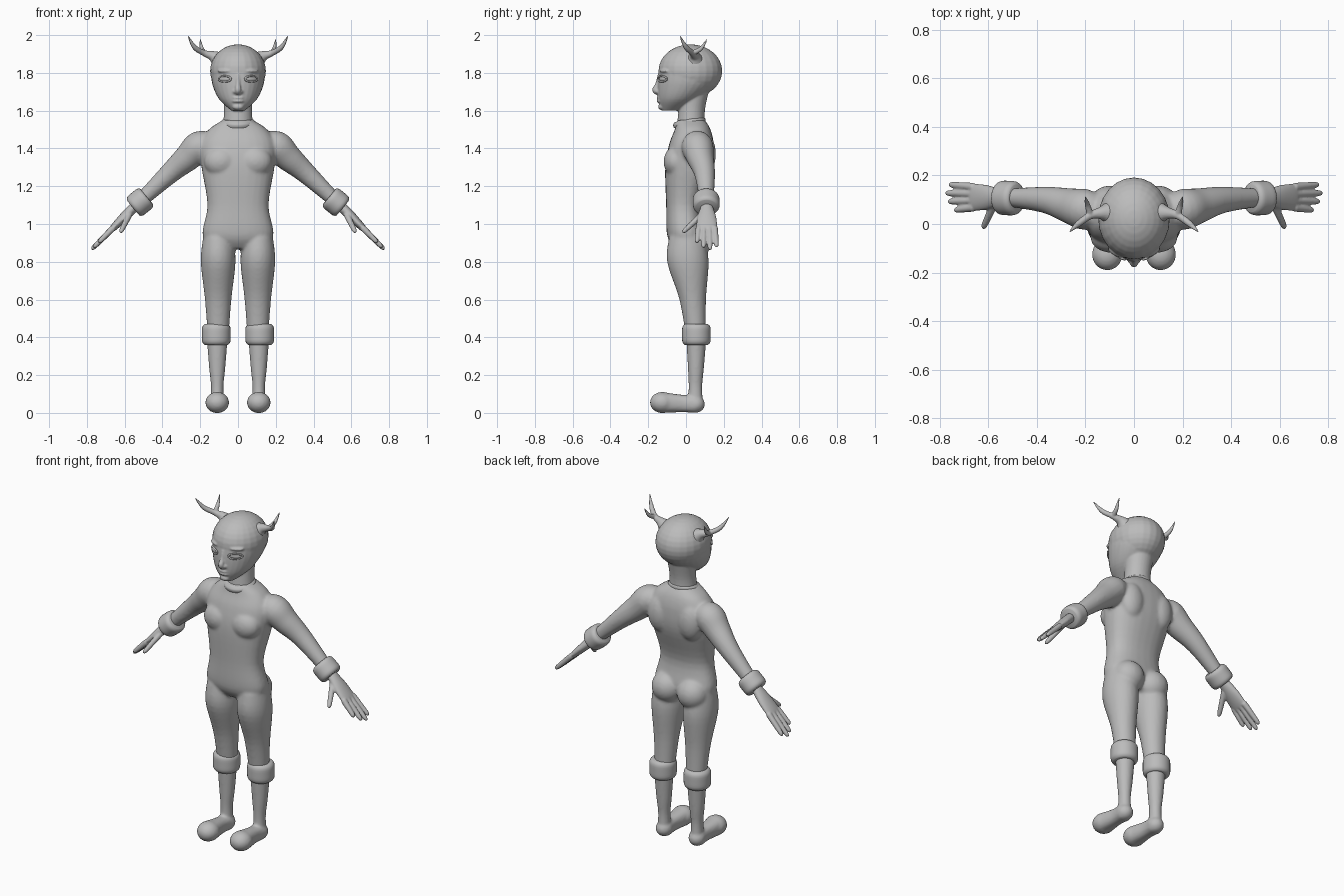
import bpy, bmesh, math
from mathutils import Vector, Matrix

cube = bpy.data.objects.get("Cube")
if cube:
    bpy.data.objects.remove(cube, do_unlink=True)

ACROSS, DEEP, UP = Vector((1, 0, 0)), Vector((0, 1, 0)), Vector((0, 0, 1))
BOTH, MIDDLE = (1, -1), (1,)

grey = bpy.data.materials.new("plain grey")
grey.use_nodes = True
grey.diffuse_color = (.5, .5, .5, 1)
grey.node_tree.nodes["Principled BSDF"].inputs["Base Color"].default_value = grey.diffuse_color


def blend(before, start, end, after, t):
    """Smooth interpolation between two neighbouring stations."""
    leave, arrive = (end - before) / 2, (after - start) / 2
    gap = end - start
    return start + t * (leave + t * (3 * gap - 2 * leave - arrive + t * (leave + arrive - 2 * gap)))


def smooth_path(stations, steps):
    rows, last = [], len(stations) - 1
    for i in range(last):
        near = [stations[min(max(i + k, 0), last)] for k in (-1, 0, 1, 2)]
        for step in range(steps):
            rows.append([blend(*values, step / steps) for values in zip(*near)])
    rows.append(list(stations[-1]))
    return rows


def rounded(value, power):
    return math.copysign(abs(value) ** (2 / power), value)


def tube(bm, stations, sides, ref=DEEP, axis=None, power=2, steps=5, count=28):
    """Loft through stations of (centre, half width, half depth along ref)."""
    rows = smooth_path(stations, steps)
    for side in sides:
        rings = []
        for i, (centre, width, depth) in enumerate(rows):
            before, after = rows[max(i - 1, 0)][0], rows[min(i + 1, len(rows) - 1)][0]
            along = axis or (after - before).normalized()
            v = (ref - along * ref.dot(along)).normalized()
            u = v.cross(along)
            ring = []
            for k in range(count):
                angle = k * math.tau / count
                co = (centre + u * width * rounded(math.cos(angle), power)
                      + v * depth * rounded(math.sin(angle), power))
                ring.append(bm.verts.new((co.x * side, co.y, co.z)))
            rings.append(ring)
        for low, high in zip(rings, rings[1:]):
            for k in range(count):
                j = (k + 1) % count
                bm.faces.new((low[k], low[j], high[j], high[k]))
        bm.faces.new(rings[0])
        bm.faces.new(rings[-1])


def stack(bm, rows, sides=MIDDLE, x=0, power=2):
    """Upright loft from rows of (height, half width, front, back)."""
    stations = [(Vector((x, (front + back) / 2, z)), width, (back - front) / 2)
                for z, width, front, back in rows]
    tube(bm, stations, sides, axis=UP, power=power)


def limb(bm, points, radii, ref=DEEP, sides=BOTH, count=20):
    """Round limb through the points."""
    tube(bm, [(Vector(p), r, r) for p, r in zip(points, radii)], sides, ref=ref, count=count)


def ball(bm, centre, size, sides=BOTH, turn=0):
    x, y, z = centre
    for side in sides:
        place = (Matrix.Translation((x * side, y, z)) @ Matrix.Rotation(turn * side, 4, 'Z')
                 @ Matrix.Diagonal((*size, 1)))
        bmesh.ops.create_uvsphere(bm, u_segments=24, v_segments=16, radius=1, matrix=place)


def rolled_cuff(bm, start, end, width, depth):
    """Thick band with softly rounded rims."""
    start, end = Vector(start), Vector(end)
    stations, parts = [], 12
    for k in range(parts + 1):
        t = (1 - math.cos(math.pi * k / parts)) / 2
        swell = 1 - abs(2 * t - 1) ** 6 / 5
        stations.append((start.lerp(end, t), width * swell, depth * swell))
    tube(bm, stations, BOTH, axis=(end - start).normalized(), steps=1)


def finish(bm, name, voxel=0, relax=0):
    bmesh.ops.recalc_face_normals(bm, faces=bm.faces)
    mesh = bpy.data.meshes.new(name)
    bm.to_mesh(mesh)
    bm.free()
    mesh.materials.append(grey)
    part = bpy.data.objects.new(name, mesh)
    bpy.context.collection.objects.link(part)
    bpy.ops.object.select_all(action='DESELECT')
    part.select_set(True)
    bpy.context.view_layer.objects.active = part
    bpy.ops.object.shade_smooth_by_angle(angle=math.radians(50))
    if voxel:
        remesh = part.modifiers.new("blend", 'REMESH')
        remesh.mode, remesh.voxel_size, remesh.use_smooth_shade = 'VOXEL', voxel, True
        part.modifiers.new("relax", 'SMOOTH').iterations = relax


# Body: torso, thighs and arms blended together
leg_x = .11
shoulder, elbow = Vector((.2, .06, 1.41)), Vector((.37, .1, 1.26))
wrist = Vector((.55, .11, 1.09))
bm = bmesh.new()
stack(bm, [(.87, .12, -.06, .07), (.94, .188, -.1, .1), (1.1, .162, -.105, .08),
           (1.3, .193, -.11, .14), (1.42, .2, -.09, .147), (1.5, .155, -.06, .13),
           (1.55, .08, -.05, .1)], power=2.4)
stack(bm, [(.93, .08, -.09, .1), (.8, .092, -.1, .12), (.6, .07, -.035, .106), (.4, .055, 0, .106)],
      sides=BOTH, x=.105)
limb(bm, [shoulder - ACROSS * .07, shoulder, shoulder.lerp(elbow, .4), elbow, wrist],
     [.06, .084, .072, .054, .034], count=28)
for centre, size in (((.085, .055, .915), (.09, .085, .09)),
                     ((.09, -.055, 1.33), (.09, .064, .08)),
                     ((.1, .1, 1.37), (.075, .058, .11))):
    ball(bm, centre, size)
finish(bm, "body", voxel=.009, relax=6)

# Boots: shin, heel, instep and bulbous toe
heel, toe = Vector((leg_x, .05, .046)), Vector((leg_x, -.125, .055))
bm = bmesh.new()
stack(bm, [(.42, .057, 0, .11), (.24, .043, .01, .095), (.14, .033, .014, .086), (.05, .036, .01, .09)],
      sides=BOTH, x=leg_x)
tube(bm, [(heel, .046, .046), (heel.lerp(toe, .4), .042, .046), (toe, .058, .055)], BOTH,
     ref=UP, axis=-DEEP, power=2.4)
ball(bm, heel, (.047, .05, .046))
ball(bm, toe, (.063, .066, .056))
finish(bm, "boots", voxel=.008, relax=4)

# Rolled cuffs at the knees and wrists
bm = bmesh.new()
rolled_cuff(bm, (.115, .055, .36), (.115, .055, .47), .076, .076)
finish(bm, "knee_cuffs")
bm = bmesh.new()
rolled_cuff(bm, (.483, .106, 1.145), (.555, .108, 1.086), .066, .071)
finish(bm, "wrist_cuffs")

# Hands: palm, four fanned fingers and thumb
reach = Vector((.11, 0, -.11))
knuckles = wrist + reach
bm = bmesh.new()
tube(bm, [(wrist, .027, .032), (wrist + reach / 2, .025, .05), (knuckles, .018, .056),
          (knuckles + reach / 8, .01, .05)], BOTH)
taper = (.017, .015, .012, .004)
for k in range(4):
    spread = 1.5 - k
    root = knuckles + DEEP * spread * .028
    tip = root + reach * (.8 + .25 * math.sin(k + .5)) + DEEP * spread * .007
    limb(bm, [root, root.lerp(tip, .5), root.lerp(tip, .9), tip], taper)
root, tip = wrist + Vector((.025, -.025, -.04)), Vector((.622, -.018, .955))
limb(bm, [root, root.lerp(tip, .5), root.lerp(tip, .9), tip], taper, ref=ACROSS)
finish(bm, "hands", voxel=.005, relax=3)

# Head: skull, jaw, neck, nose, lips and brows
bm = bmesh.new()
ball(bm, (0, .023, 1.81), (.148, .169, .141), sides=MIDDLE)
stack(bm, [(1.6, .035, -.13, -.03), (1.66, .1, -.147, .07), (1.74, .136, -.151, .16),
           (1.82, .145, -.143, .185)])
stack(bm, [(1.5, .082, -.05, .1), (1.6, .074, -.04, .1), (1.7, .08, -.03, .12)])
limb(bm, [(0, -.142, 1.79), (0, -.151, 1.74), (0, -.162, 1.71), (0, -.148, 1.69)],
     [.009, .012, .017, .012], sides=MIDDLE)
for z in (1.65, 1.668):
    ball(bm, (0, -.139, z), (.033, .017, .008), sides=MIDDLE)
ball(bm, (0, -.13, 1.62), (.03, .018, .016), sides=MIDDLE)
ball(bm, (.015, -.15, 1.7), (.012, .012, .01))
ball(bm, (.07, -.116, 1.81), (.042, .018, .01), turn=.45)
finish(bm, "head", voxel=.0055, relax=4)


# Eyes: almond lids around a shallow eyeball
def face_point(x, z):
    return Vector((x, .013 - .165 * math.sqrt(1 - (x / .142) ** 2), z))


eye = face_point(.07, 1.768)
lid = []
for k in range(25):
    angle = k * math.tau / 24
    lid.append(face_point(eye.x + .032 * math.cos(angle), eye.z + .015 * math.sin(angle)))
bm = bmesh.new()
limb(bm, lid, [.005] * len(lid), count=10)
finish(bm, "eyelids")
bm = bmesh.new()
ball(bm, eye + DEEP * .006, (.032, .01, .015), turn=.5)
finish(bm, "eyes")

# Antlers: flared root, front tine and back tine
fork = Vector((.18, .035, 1.905))
bm = bmesh.new()
limb(bm, [(.105, .045, 1.87), (.135, .045, 1.89), fork, (.23, 0, 1.936), (.267, -.034, 2)],
     [.05, .027, .016, .013, .002])
limb(bm, [fork, (.192, .08, 1.93), (.202, .115, 1.985)], [.014, .011, .002], ref=ACROSS)
finish(bm, "antlers", voxel=.004, relax=3)

# Collar: slanted band around the neck
bm = bmesh.new()
slant = Vector((0, -.2, 1)).normalized()
base = Vector((0, .02, 1.525))
tube(bm, [(base + slant * lift, width, width - .003)
          for lift, width in ((0, .088), (.01, .09), (.02, .088), (.03, .078))],
     MIDDLE, axis=slant, count=36)
finish(bm, "collar")
